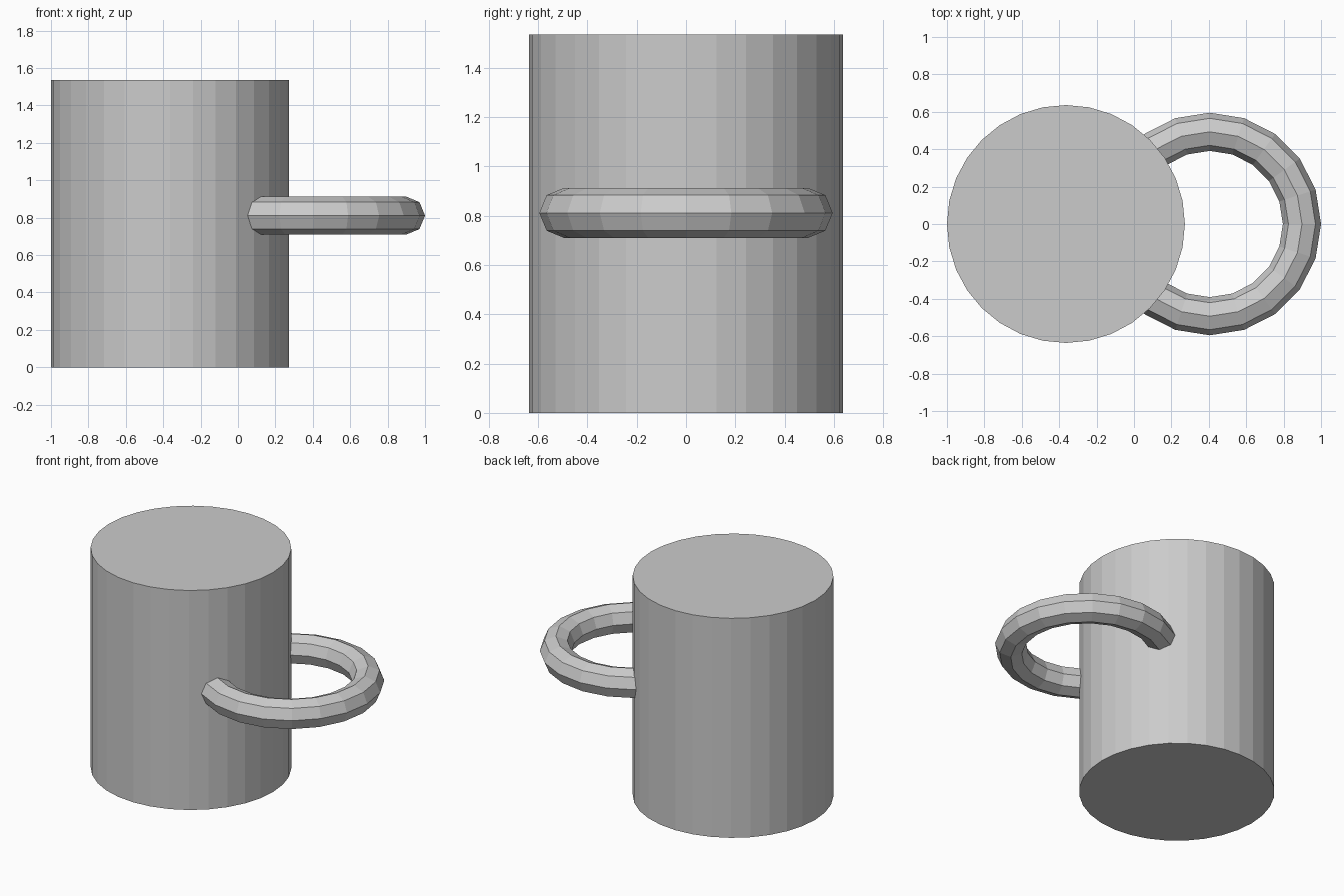
import bpy

if "Cube" in bpy.data.objects:
    bpy.data.objects.remove(bpy.data.objects["Cube"])

# Mug body: solid 32-sided cylinder standing on the ground
HEIGHT = 1.535
bpy.ops.mesh.primitive_cylinder_add(
    vertices=32, radius=0.636, depth=HEIGHT, location=(-0.364, 0, HEIGHT / 2))
bpy.context.object.name = "mug_body"

# Handle: horizontal low-poly ring sunk into the body
bpy.ops.mesh.primitive_torus_add(
    major_segments=20, minor_segments=8,
    major_radius=0.493, minor_radius=0.102, location=(0.405, 0, 0.811))
bpy.context.object.name = "mug_handle"

# Flat faces throughout
for obj in bpy.data.objects:
    for face in obj.data.polygons:
        face.use_smooth = False
